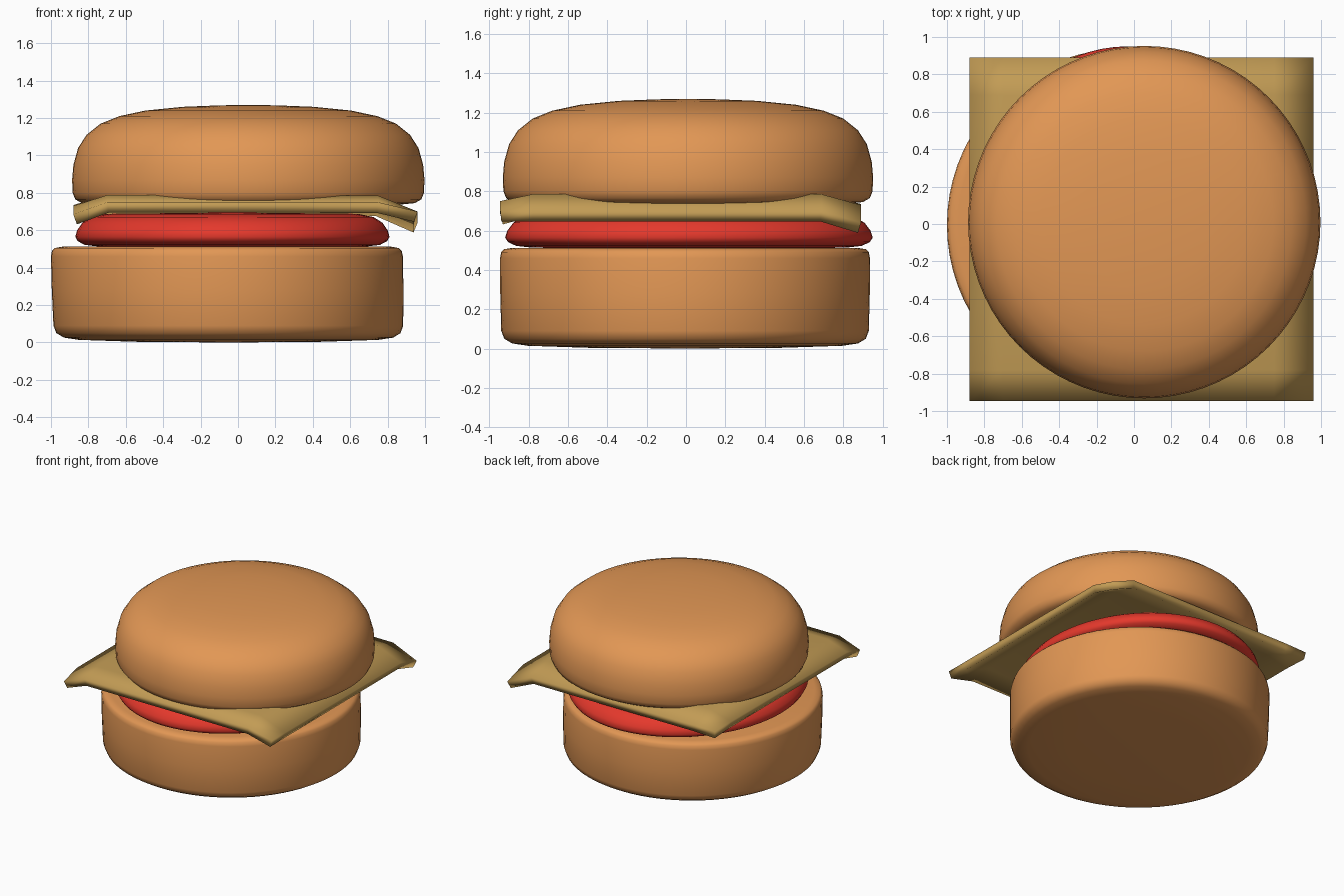
import bpy, bmesh, math

if "Cube" in bpy.data.objects:
    bpy.data.objects.remove(bpy.data.objects["Cube"])


def material(name, rgb):
    m = bpy.data.materials.new(name)
    m.diffuse_color = (*rgb, 1)
    m.use_nodes = True
    m.node_tree.nodes["Principled BSDF"].inputs["Base Color"].default_value = m.diffuse_color
    return m


def finish(name, bm, mat, angle):
    bmesh.ops.recalc_face_normals(bm, faces=bm.faces)
    me = bpy.data.meshes.new(name)
    bm.to_mesh(me)
    bm.free()
    ob = bpy.data.objects.new(name, me)
    bpy.context.collection.objects.link(ob)
    me.materials.append(mat)
    bpy.ops.object.select_all(action='DESELECT')
    ob.select_set(True)
    bpy.context.view_layer.objects.active = ob
    bpy.ops.object.shade_smooth_by_angle(angle=math.radians(angle))
    return ob


def lathe(name, profile, mat, centre, scale=(1, 1), lean=0):
    """Revolve a (radius, height) profile; lean shears it slightly along x."""
    bm = bmesh.new()
    vs = [bm.verts.new((r, 0, z)) for r, z in profile]
    es = [bm.edges.new(p) for p in zip(vs, vs[1:])]
    bmesh.ops.spin(bm, geom=vs + es, cent=(0, 0, 0), axis=(0, 0, 1),
                   angle=math.tau, steps=72)
    bmesh.ops.remove_doubles(bm, verts=bm.verts, dist=0.0005)
    for v in bm.verts:
        v.co.x = v.co.x * scale[0] + centre[0] + lean * (v.co.z - 0.25)
        v.co.y = v.co.y * scale[1] + centre[1]
    return finish(name, bm, mat, 50)


bread = material("bread", (0.76, 0.31, 0.09))
cheese_mat = material("cheese", (0.54, 0.33, 0.09))
tomato_mat = material("tomato", (0.78, 0.04, 0.025))

# Bottom bun: squat drum with rounded rims
lathe("bottom_bun", [
    (0, 0), (0.5, 0.004), (0.8, 0.014), (0.88, 0.026), (0.92, 0.05),
    (0.935, 0.09), (0.94, 0.28), (0.941, 0.46), (0.935, 0.49),
    (0.92, 0.505), (0.88, 0.512), (0, 0.515)], bread, (-0.055, -0.005), lean=-0.02)

# Tomato slice: oval disc, widest near its base
lathe("tomato_slice", [
    (0, 0.508), (0.85, 0.513), (0.94, 0.522), (0.985, 0.542), (1, 0.565),
    (0.988, 0.6), (0.955, 0.64), (0.9, 0.67), (0.8, 0.688), (0, 0.695)],
    tomato_mat, (-0.03, 0.015), (0.84, 0.935))

# Top bun: domed
lathe("top_bun", [
    (0, 0.732), (0.8, 0.736), (0.89, 0.745), (0.925, 0.765), (0.939, 0.8),
    (0.942, 0.87), (0.935, 0.95), (0.91, 1.04), (0.865, 1.11), (0.79, 1.17),
    (0.69, 1.21), (0.55, 1.24), (0.35, 1.26), (0.15, 1.268), (0, 1.27)],
    bread, (0.055, 0.01))

# Cheese slice: square sheet with drooping rim and corners
xs = (-0.88, -0.7, 0.75, 0.96)
ys = (-0.945, -0.78, 0.69, 0.89)
heights = ((0.685, 0.75, 0.75, 0.70),
           (0.73, 0.788, 0.785, 0.70),
           (0.735, 0.788, 0.785, 0.70),
           (0.73, 0.735, 0.73, 0.64))
bm = bmesh.new()
g = [[bm.verts.new((x, y, z)) for x, z in zip(xs, row)]
     for y, row in zip(ys, heights)]
for j in range(3):
    for i in range(3):
        bm.faces.new((g[j][i], g[j][i + 1], g[j + 1][i + 1], g[j + 1][i]))
cheese = finish("cheese_slice", bm, cheese_mat, 40)
if cheese.data.polygons[4].normal.z < 0:
    cheese.data.flip_normals()
solid = cheese.modifiers.new("thickness", 'SOLIDIFY')
solid.thickness = 0.058
solid.offset = -1
